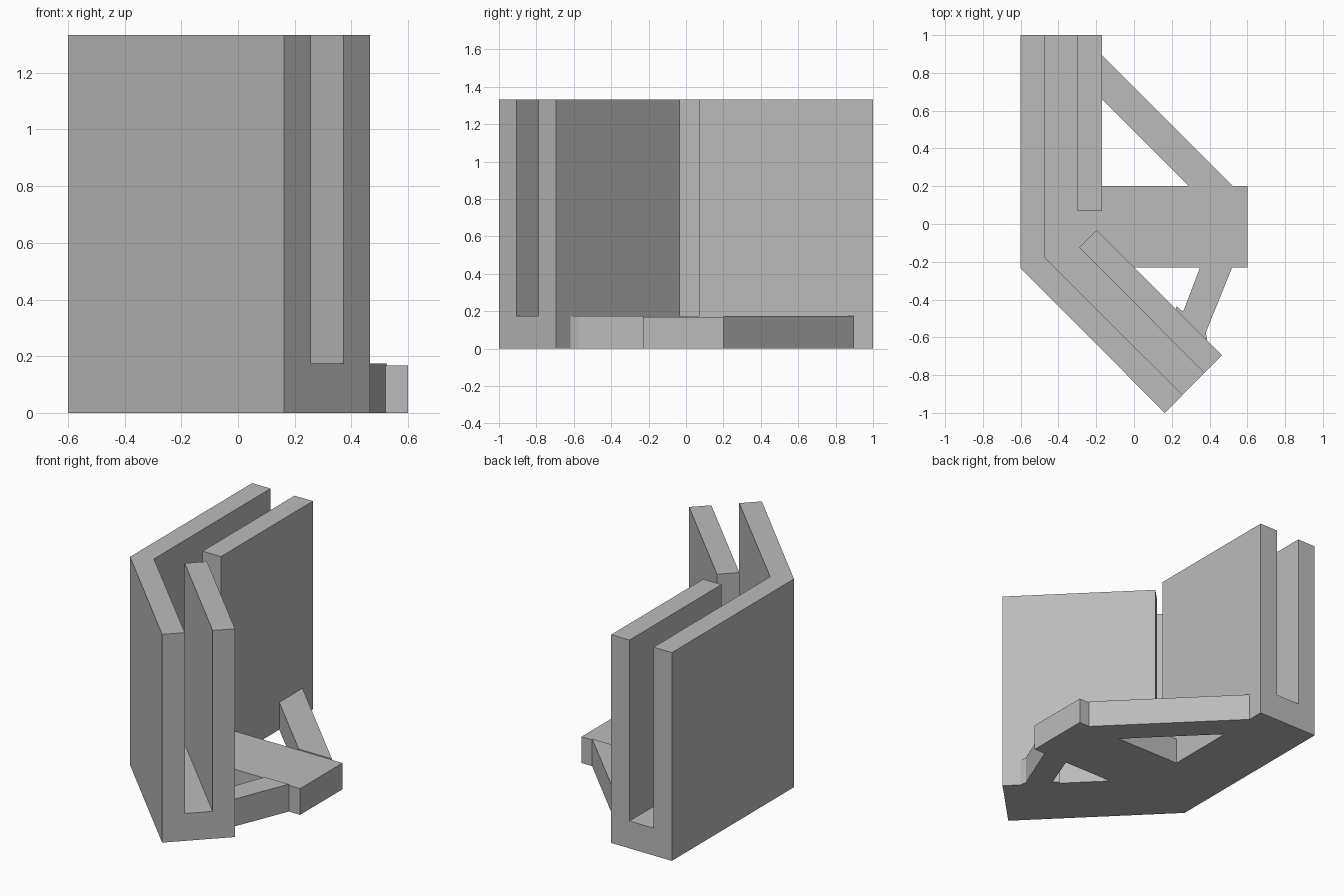
import bpy
import bmesh

cube = bpy.data.objects.get("Cube")
if cube:
    bpy.data.objects.remove(cube, do_unlink=True)

grey = bpy.data.materials.new("plain grey")
grey.use_nodes = True
COLOUR = (0.5, 0.5, 0.5, 1)
grey.diffuse_color = COLOUR
grey.node_tree.nodes["Principled BSDF"].inputs["Base Color"].default_value = COLOUR

WALL_TOP = 1.333
FLOOR_TOP = 0.175
PLATE_TOP = 0.168


def prism(name, outline, height):
    """Extrude a plan outline straight up from the ground."""
    bm = bmesh.new()
    base = bm.faces.new([bm.verts.new((x, y, 0)) for x, y in outline])
    top = bmesh.ops.extrude_face_region(bm, geom=[base])["geom"]
    verts = [v for v in top if isinstance(v, bmesh.types.BMVert)]
    bmesh.ops.translate(bm, verts=verts, vec=(0, 0, height))
    bmesh.ops.recalc_face_normals(bm, faces=bm.faces)
    mesh = bpy.data.meshes.new(name)
    bm.to_mesh(mesh)
    bm.free()
    mesh.materials.append(grey)
    obj = bpy.data.objects.new(name, mesh)
    bpy.context.collection.objects.link(obj)
    return obj


# Bent outer wall
prism("outer_wall", [(-0.6, 1), (-0.6, -0.235), (0.163, -1), (0.257, -0.905),
                     (-0.47, -0.18), (-0.47, 1)], WALL_TOP)

# Two separate inner walls, leaving a gap at the bend
prism("back_inner_wall", [(-0.3, 1), (-0.3, 0.07), (-0.17, 0.07), (-0.17, 1)], WALL_TOP)
prism("front_inner_wall", [(-0.29, -0.125), (0.372, -0.788), (0.465, -0.695),
                           (-0.197, -0.032)], WALL_TOP)

# Floor of the slot between the walls
prism("slot_floor", [(-0.47, 1), (-0.47, -0.18), (0.257, -0.905), (0.372, -0.788),
                     (-0.29, -0.125), (-0.197, -0.032), (-0.17, 0.07),
                     (-0.3, 0.07), (-0.3, 1)], FLOOR_TOP)

# Foot plate reaching out sideways
prism("foot_plate", [(-0.17, 0.2), (-0.17, 0.07), (-0.197, -0.032), (0, -0.229),
                     (0.6, -0.229), (0.6, 0.2)], PLATE_TOP)

# Diagonal braces between the walls and the foot plate
prism("back_brace", [(-0.17, 0.895), (-0.17, 0.66), (0.29, 0.2), (0.525, 0.2)], FLOOR_TOP)
prism("front_brace", [(0.35, -0.229), (0.26, -0.465), (0.225, -0.435), (0.222, -0.452),
                      (0.388, -0.618), (0.38, -0.575), (0.52, -0.229)], FLOOR_TOP)
